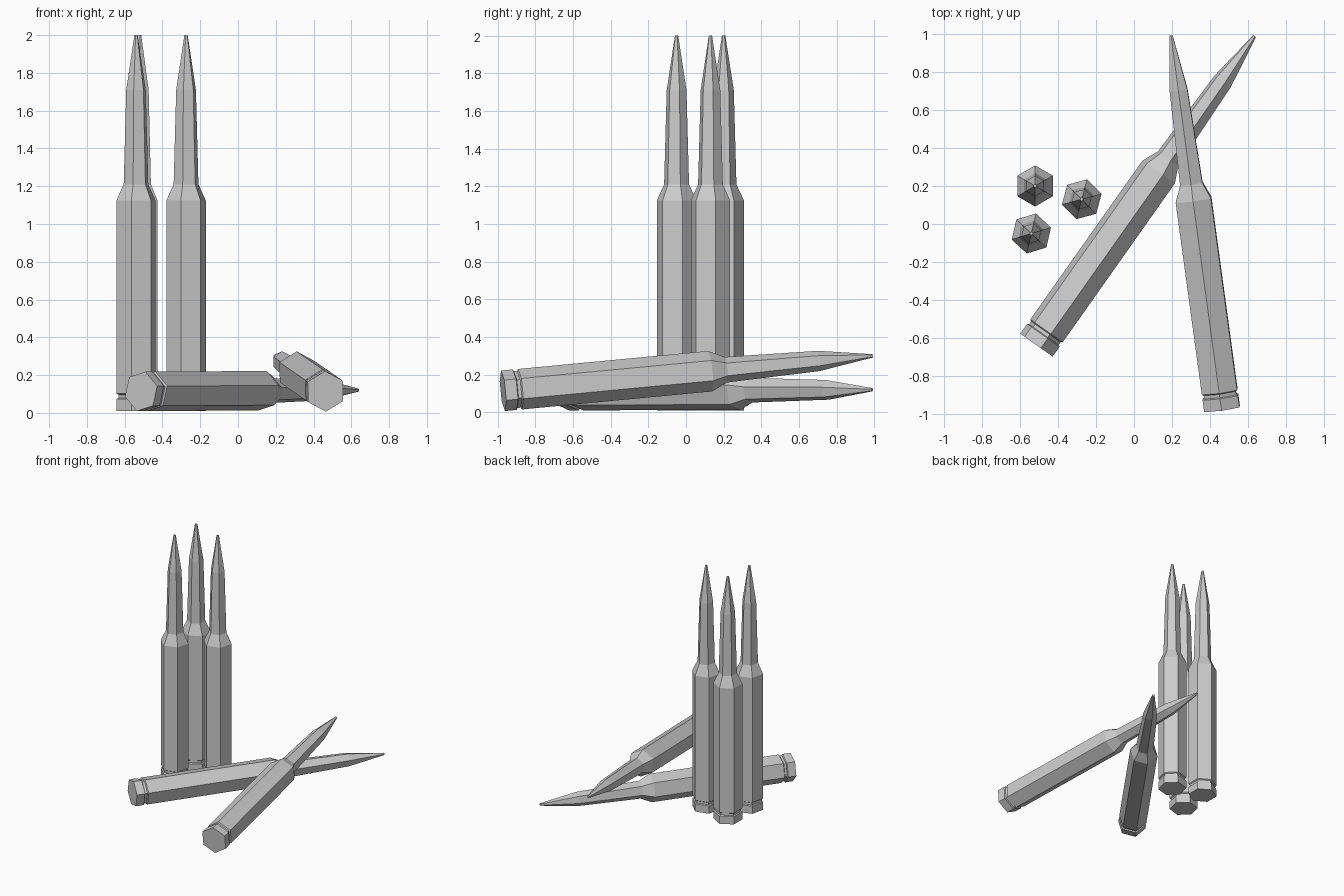
import bpy, bmesh
from math import cos, sin, radians
from mathutils import Vector, Matrix

cube = bpy.data.objects.get("Cube")
if cube:
    bpy.data.objects.remove(cube, do_unlink=True)

grey = bpy.data.materials.new("plain grey")
grey.use_nodes = True
COLOUR = (0.6, 0.6, 0.6, 1)
grey.diffuse_color = COLOUR
grey.node_tree.nodes["Principled BSDF"].inputs["Base Color"].default_value = COLOUR

# Profiles: (radius, distance from the base)
CASE = [(0.108, 0), (0.108, 0.063), (0.098, 0.068), (0.098, 0.086),
        (0.108, 0.092), (0.108, 1.115), (0.068, 1.2)]
BULLET = [(0.068, 1.2), (0.054, 1.7), (0.009, 1.99)]


def lathe(name, profile, matrix, cap_start, cap_end):
    """Six-sided solid swept along local z."""
    bm = bmesh.new()
    rings = [[bm.verts.new((r * cos(radians(60 * k)), r * sin(radians(60 * k)), h))
              for k in range(6)] for r, h in profile]
    for a, b in zip(rings, rings[1:]):
        for k in range(6):
            j = (k + 1) % 6
            bm.faces.new((a[k], a[j], b[j], b[k]))
    if cap_start:
        bm.faces.new(rings[0][::-1])
    if cap_end:
        bm.faces.new(rings[-1])
    mesh = bpy.data.meshes.new(name)
    bm.to_mesh(mesh)
    bm.free()
    mesh.materials.append(grey)
    ob = bpy.data.objects.new(name, mesh)
    ob.matrix_world = matrix
    bpy.context.collection.objects.link(ob)


def cartridge(label, base, tip, roll):
    """Roll turns a corner from the side (or +x when upright) towards up."""
    base = Vector(base)
    axis = (Vector(tip) - base).normalized()
    if axis.z > 0.9:
        side = Vector((1, 0, 0))
    else:
        side = axis.cross(Vector((0, 0, 1))).normalized()
    other = axis.cross(side)
    # For lying pieces the second axis points down, so the roll is reversed
    if axis.z < 0.9:
        roll = -roll
    frame = Matrix((side, other, axis)).transposed().to_4x4()
    matrix = Matrix.Translation(base) @ frame @ Matrix.Rotation(radians(roll), 4, "Z")
    lathe(label + "_case", CASE, matrix, True, False)
    lathe(label + "_bullet", BULLET, matrix, False, True)


# Three upright cartridges
for label, x, y, roll in (("back_upright", -0.52, 0.2, 30),
                          ("front_upright", -0.54, -0.05, 17),
                          ("inner_upright", -0.275, 0.13, 15)):
    cartridge(label, (x, y, 0.01), (x, y, 2), roll)

# One flat on the ground, one leaning across it
cartridge("flat", (-0.513, -0.637, 0.114), (0.632, 0.985, 0.12), 15)
cartridge("leaning", (0.463, -0.972, 0.114), (0.195, 0.995, 0.3), 32)
